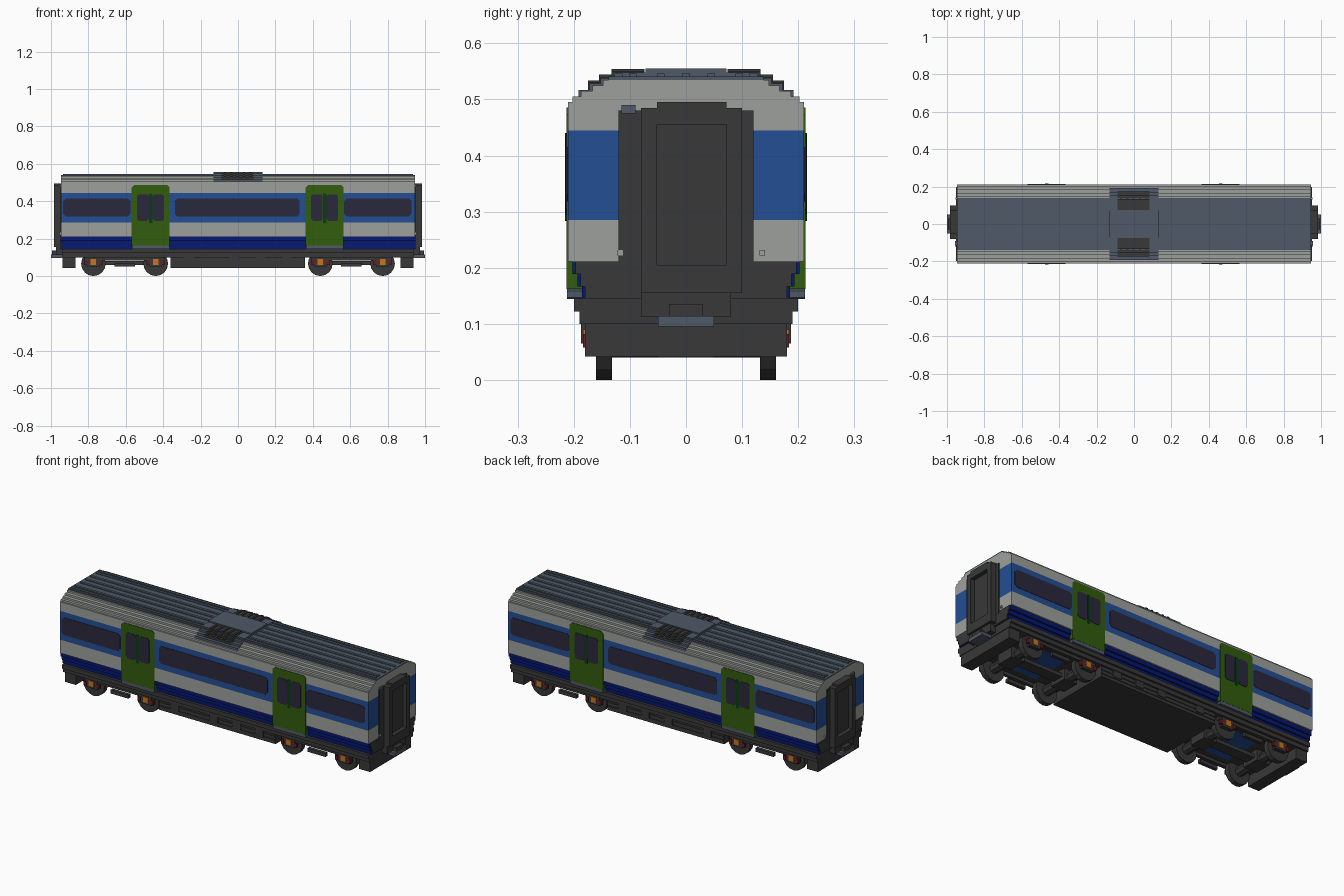
import bpy, bmesh, math
from mathutils import Matrix

cube = bpy.data.objects.get("Cube")
if cube:
    bpy.data.objects.remove(cube, do_unlink=True)


def srgb(c):
    c /= 255
    return c / 12.92 if c <= 0.04045 else ((c + 0.055) / 1.055) ** 2.4


def material(name, r, g, b):
    m = bpy.data.materials.new(name)
    m.use_nodes = True
    col = (srgb(r), srgb(g), srgb(b), 1)
    m.diffuse_color = col
    m.node_tree.nodes["Principled BSDF"].inputs["Base Color"].default_value = col
    return m


GREY = material("light grey", 157, 160, 157)
BLUE = material("mid blue", 36, 78, 148)
NAVY = material("navy", 6, 24, 112)
DARK = material("charcoal", 56, 56, 56)
SLATE = material("slate", 78, 90, 103)
GREEN = material("door green", 50, 92, 14)
SEAL = material("dark green", 12, 58, 22)
GLASS = material("dark glass", 42, 40, 60)
ORANGE = material("orange", 205, 115, 25)
RED = material("red", 115, 22, 28)


def finish(name, bm, mat):
    bmesh.ops.recalc_face_normals(bm, faces=bm.faces)
    me = bpy.data.meshes.new(name)
    bm.to_mesh(me)
    bm.free()
    me.materials.append(mat)
    ob = bpy.data.objects.new(name, me)
    bpy.context.collection.objects.link(ob)
    return ob


def box(name, x0, x1, y0, y1, z0, z1, mat):
    bm = bmesh.new()
    bmesh.ops.create_cube(bm, size=1)
    for v in bm.verts:
        v.co = ((x0, x1)[v.co.x > 0], (y0, y1)[v.co.y > 0], (z0, z1)[v.co.z > 0])
    return finish(name, bm, mat)


def layer(name, length, half_width, z0, z1, mat):
    return box(name, -length, length, -half_width, half_width, z0, z1, mat)


def side_plate(name, x0, x1, z0, z1, cut, y0, y1, mat, cut_bottom=True):
    """Plate on a side wall, with stepped-off corners."""
    b = cut if cut_bottom else 0
    pts = [(x0 + b, z0), (x1 - b, z0), (x1, z0 + b), (x1, z1 - cut),
           (x1 - cut, z1), (x0 + cut, z1), (x0, z1 - cut), (x0, z0 + b)]
    pts = [p for i, p in enumerate(pts) if p != pts[i - 1]]
    bm = bmesh.new()
    f = bm.faces.new([bm.verts.new((x, y0, z)) for x, z in pts])
    ext = bmesh.ops.extrude_face_region(bm, geom=[f])["geom"]
    for v in ext:
        if isinstance(v, bmesh.types.BMVert):
            v.co.y = y1
    return finish(name, bm, mat)


def cylinder(name, x, y0, y1, z, r, mat, sides=16):
    bm = bmesh.new()
    bmesh.ops.create_cone(bm, cap_ends=True, segments=sides, radius1=r, radius2=r, depth=y1 - y0,
                          matrix=Matrix.Translation((x, (y0 + y1) / 2, z)) @ Matrix.Rotation(math.pi / 2, 4, 'X'))
    return finish(name, bm, mat)


# Body shell: coloured bands
L = 0.947
for i, w in enumerate((0.185, 0.193, 0.202)):
    z = 0.145 + i * 0.022
    layer("lower_skirt", L, w, z, z + 0.022, NAVY)
layer("lower_wall", L, 0.21, 0.211, 0.285, GREY)
layer("window_wall", L, 0.21, 0.285, 0.445, BLUE)
layer("upper_wall", L, 0.21, 0.445, 0.495, GREY)

# Stepped roof
for w, z in ((0.202, 0.495), (0.187, 0.505), (0.167, 0.515), (0.148, 0.525)):
    layer("roof_step", L, w, z, z + 0.01, GREY)
layer("roof_deck", L, 0.138, 0.535, 0.541, SLATE)
for y in (-0.12, -0.095, -0.045, 0.0, 0.045, 0.095, 0.12):
    box("roof_rib", -0.935, 0.935, y - 0.007, y + 0.007, 0.541, 0.546, SLATE)

# Roof ventilation unit with sunken fan bays and fins
steps = ((0.192, 0.505, 0.517), (0.172, 0.517, 0.528), (0.152, 0.528, 0.538),
         (0.13, 0.538, 0.548), (0.072, 0.548, 0.555))
for w, z0, z1 in steps:
    layer("roof_unit", 0.132, w, z0, z1, SLATE)
for s in (-1, 1):
    for w, z0, z1 in steps[1:4]:
        y0, y1 = sorted((s * 0.074, s * (w + 0.003)))
        box("fan_bay", -0.088, 0.082, y0, y1, z0, z1 + 0.002, DARK)
        for k in range(5):
            x = -0.07 + k * 0.034
            box("fan_fin", x - 0.006, x + 0.006, y0, y1, z0, z1 + 0.006, DARK)

# Underframe
layer("sole_bar", 0.94, 0.2, 0.122, 0.145, DARK)
layer("sole_bar_lower", 0.94, 0.19, 0.1, 0.122, DARK)
box("equipment_case", -0.36, 0.357, -0.18, 0.18, 0.042, 0.1, DARK)
for s in (-1, 1):
    for z in (0.062, 0.083):
        y0, y1 = sorted((s * 0.18, s * 0.184))
        box("case_rib", -0.355, 0.352, y0, y1, z - 0.004, z + 0.004, DARK)
    for x in (-0.26, -0.02, 0.12, 0.26):
        y0, y1 = sorted((s * 0.18, s * 0.187))
        box("case_hatch", x - 0.025, x + 0.025, y0, y1, 0.065, 0.1, DARK)

# Side windows and doors, both sides
for s in (-1, 1):
    y = s * 0.21
    for x0, x1 in ((-0.935, -0.575), (-0.338, 0.33), (0.567, 0.928)):
        side_plate("side_window", x0, x1, 0.318, 0.415, 0.014, y - s * 0.002, y + s * 0.002, GLASS)
    for c in (-0.467, 0.463):
        side_plate("door", c - 0.102, c + 0.102, 0.162, 0.486, 0.013, s * 0.18, s * 0.213, GREEN, False)
        for d in (-0.041, 0.041):
            side_plate("door_window", c + d - 0.031, c + d + 0.031, 0.295, 0.437, 0.01,
                       s * 0.21, s * 0.215, GLASS)
        side_plate("door_seal", c - 0.009, c + 0.009, 0.283, 0.44, 0.002, s * 0.21, s * 0.2155, SEAL)
        side_plate("door_step", c - 0.1, c + 0.1, 0.144, 0.162, 0.003, s * 0.18, s * 0.212, SLATE)

# Ends: bulkhead, gangway, coupler
for s in (-1, 1):
    def end_box(name, x0, x1, *rest):
        a, b = sorted((s * x0, s * x1))
        return box(name, a, b, *rest)

    end_box("end_bulkhead", 0.94, 0.953, -0.12, 0.12, 0.2, 0.48, DARK)
    for i, w in enumerate((0.18, 0.188, 0.197)):
        z = 0.145 + i * 0.022
        end_box("end_skirt", 0.94, 0.952, -w, w, z, z + 0.022, DARK)
    # Gangway frame around a recessed door
    end_box("gangway_post", 0.94, 0.985, -0.08, -0.052, 0.155, 0.485, DARK)
    end_box("gangway_post", 0.94, 0.985, 0.072, 0.1, 0.155, 0.485, DARK)
    end_box("gangway_header", 0.94, 0.985, -0.052, 0.072, 0.455, 0.495, DARK)
    end_box("gangway_sill", 0.94, 0.985, -0.052, 0.072, 0.155, 0.205, DARK)
    end_box("gangway_door", 0.94, 0.962, -0.052, 0.072, 0.205, 0.455, DARK)
    end_box("coupler_housing", 0.93, 0.972, -0.08, 0.08, 0.112, 0.155, DARK)
    end_box("coupler_head", 0.95, 0.995, -0.03, 0.03, 0.112, 0.135, DARK)
    end_box("coupler_plate", 0.94, 1.0, -0.05, 0.05, 0.095, 0.114, SLATE)
    end_box("end_valance", 0.87, 0.937, -0.18, 0.18, 0.042, 0.1, DARK)
    end_box("end_lamp_bracket", 0.947, 0.957, -0.115, -0.09, 0.475, 0.49, SLATE)
    for y in (-0.117, 0.136):
        end_box("end_socket", 0.947, 0.955, y - 0.005, y + 0.005, 0.222, 0.232, GREY)

    # Bogie: frame, axles, wheels, axle boxes and springs
    end_box("bogie_floor", 0.52, 0.69, -0.12, 0.12, 0.097, 0.101, BLUE)
    end_box("bogie_spine", 0.44, 0.77, -0.03, 0.03, 0.06, 0.08, DARK)
    for t in (-1, 1):
        y0, y1 = sorted((t * 0.158, t * 0.176))
        end_box("bogie_frame", 0.39, 0.82, y0, y1, 0.083, 0.1, DARK)
        end_box("bogie_damper", 0.55, 0.66, y0, y1, 0.05, 0.07, DARK)
    for x in (0.44, 0.773):
        cylinder("axle", s * x, -0.14, 0.14, 0.066, 0.026, DARK, 8)
        end_box("gear_case", x - 0.04, x + 0.04, -0.05, 0.05, 0.04, 0.1, DARK)
        for t in (-1, 1):
            y0, y1 = sorted((t * 0.132, t * 0.16))
            cylinder("wheel", s * x, y0, y1, 0.066, 0.066, DARK)
            y0, y1 = sorted((t * 0.158, t * 0.18))
            end_box("axle_box", x - 0.034, x + 0.034, y0, y1, 0.05, 0.1, DARK)
            y0, y1 = sorted((t * 0.17, t * 0.184))
            end_box("axle_cap", x - 0.015, x + 0.015, y0, y1, 0.06, 0.09, ORANGE)
            for d in (-0.04, 0.04):
                end_box("spring", x + d - 0.008, x + d + 0.008, y0, y1, 0.058, 0.082, RED)
